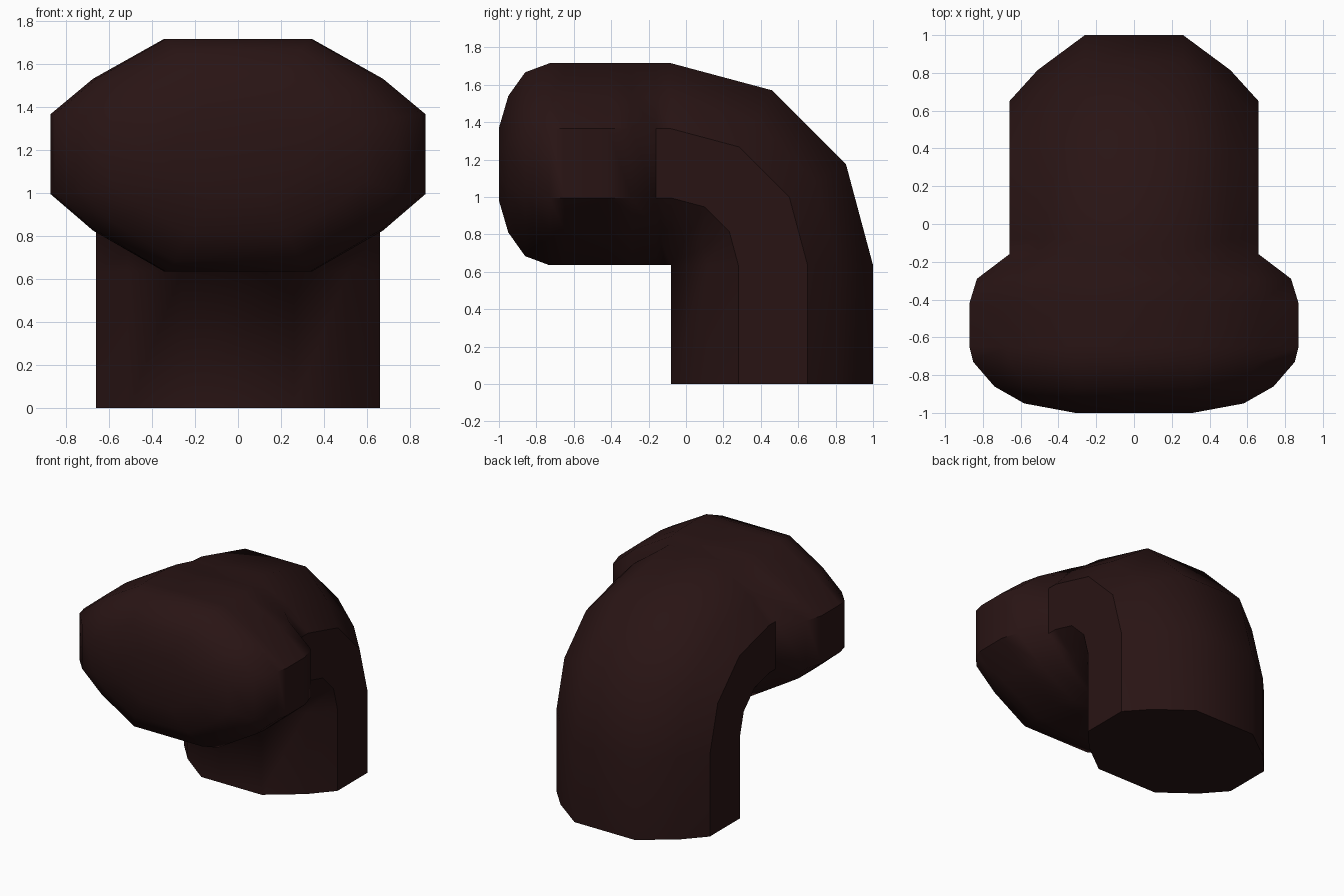
import bpy, bmesh, math

if "Cube" in bpy.data.objects:
    bpy.data.objects.remove(bpy.data.objects["Cube"])

# Right half of the 12-sided cross-section: (x, distance from the inside of the bend)
HALF = [(0.26, 0.0), (0.51, 0.19), (0.66, 0.36), (0.66, 0.73), (0.51, 0.895), (0.26, 1.08)]
SECTION = HALF + [(-x, u) for x, u in reversed(HALF)]
PIVOT_Y, PIVOT_Z, MID = -0.08, 0.635, 0.54

bm = bmesh.new()
rings = []


def add_ring(points):
    rings.append([bm.verts.new(p) for p in points])


# Upright pipe base
add_ring([(x, PIVOT_Y + u, 0) for x, u in SECTION])

# Elbow bend, turning about the inner corner
for step in range(4):
    a = math.radians(30 * step)
    add_ring([(x, PIVOT_Y + u * math.cos(a), PIVOT_Z + u * math.sin(a)) for x, u in SECTION])

# Flared head and rounded front: (y, x scale, height scale)
HEAD = [(-0.16, 1.0, 1.0), (-0.29, 1.26, 1.0), (-0.42, 1.32, 1.0), (-0.65, 1.32, 1.0),
        (-0.73, 1.29, 1.0), (-0.86, 1.12, 0.91), (-0.95, 0.88, 0.676), (-1.0, 0.47, 0.36)]
for y, sx, sz in HEAD:
    add_ring([(x * sx, y, PIVOT_Z + MID + (u - MID) * sz) for x, u in SECTION])

# Skin and end caps
n = len(SECTION)
for a, b in zip(rings, rings[1:]):
    for i in range(n):
        j = (i + 1) % n
        bm.faces.new((a[i], a[j], b[j], b[i]))
bm.faces.new(rings[0][::-1])
bm.faces.new(rings[-1])
bmesh.ops.remove_doubles(bm, verts=bm.verts[:], dist=0.0005)
bmesh.ops.recalc_face_normals(bm, faces=bm.faces[:])

mesh = bpy.data.meshes.new("elbow_pipe")
bm.to_mesh(mesh)
bm.free()
pipe = bpy.data.objects.new("elbow_pipe", mesh)
bpy.context.collection.objects.link(pipe)

# Dark brown finish
mat = bpy.data.materials.new("dark_brown")
mat.diffuse_color = (0.022, 0.007, 0.007, 1)
mat.use_nodes = True
mat.node_tree.nodes["Principled BSDF"].inputs["Base Color"].default_value = mat.diffuse_color
mesh.materials.append(mat)

bpy.context.view_layer.objects.active = pipe
pipe.select_set(True)
bpy.ops.object.shade_smooth_by_angle(angle=math.radians(40))
